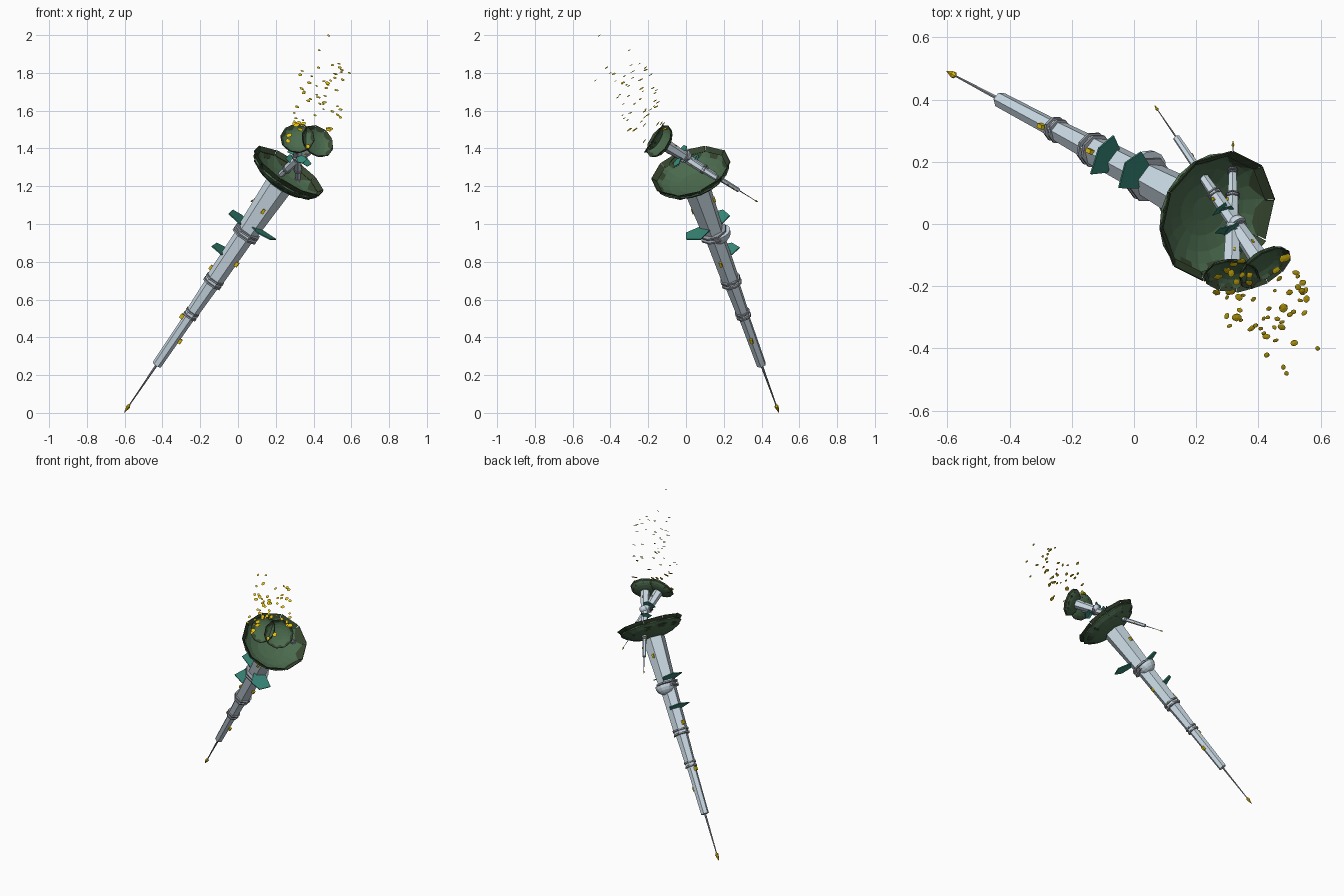
import bpy, bmesh, math, random
from mathutils import Vector, Matrix

if "Cube" in bpy.data.objects:
    bpy.data.objects.remove(bpy.data.objects["Cube"])

random.seed(4)


def mat(name, col):
    m = bpy.data.materials.new(name)
    m.diffuse_color = (*col, 1)
    m.use_nodes = True
    m.node_tree.nodes["Principled BSDF"].inputs["Base Color"].default_value = m.diffuse_color
    return m


HULL = mat("pale_steel", (0.6, 0.71, 0.79))
GREY = mat("ring_grey", (0.3, 0.33, 0.37))
GREEN = mat("leaf_green", (0.07, 0.145, 0.075))
DARK = mat("rim_green", (0.04, 0.065, 0.03))
TEAL = mat("teal", (0.04, 0.25, 0.19))
GOLD = mat("gold", (0.75, 0.52, 0.005))


def finish(name, bm, m, frame):
    bmesh.ops.recalc_face_normals(bm, faces=bm.faces)
    me = bpy.data.meshes.new(name)
    bm.to_mesh(me)
    bm.free()
    me.materials.append(m)
    ob = bpy.data.objects.new(name, me)
    bpy.context.collection.objects.link(ob)
    ob.matrix_world = frame
    return ob


def lathe(bm, prof, n, turn=0.0, cap=True):
    """Revolve (radius, height) points around local z with n flat sides."""
    rings = []
    for r, z in prof:
        rings.append([bm.verts.new((r * math.cos(turn + math.tau * i / n),
                                    r * math.sin(turn + math.tau * i / n), z)) for i in range(n)])
    for a, b in zip(rings, rings[1:]):
        for i in range(n):
            j = (i + 1) % n
            bm.faces.new((a[i], a[j], b[j], b[i]))
    if cap:
        bm.faces.new(rings[0])
        bm.faces.new(rings[-1])


def plate(bm, pts, thick):
    """Thin solid from a planar outline of 3D points."""
    n = (Vector(pts[1]) - Vector(pts[0])).cross(Vector(pts[2]) - Vector(pts[0])).normalized() * thick
    a = [bm.verts.new(p) for p in pts]
    b = [bm.verts.new(Vector(p) + n) for p in pts]
    bm.faces.new(a)
    bm.faces.new(b)
    for i in range(len(a)):
        j = (i + 1) % len(a)
        bm.faces.new((a[i], a[j], b[j], b[i]))


def frame_for(tip, head, scale):
    """Local z runs from tip to head; local x points up and to the left."""
    d = (Vector(head) - Vector(tip)).normalized()
    u = Vector((-0.7, 0.35, 0.6))
    u = (u - d * u.dot(d)).normalized()
    v = d.cross(u)
    base = Vector(head) - d * 1.61 * scale
    m = Matrix((u, v, d)).transposed().to_4x4()
    return Matrix.Translation(base) @ m @ Matrix.Scale(scale, 4)


def horn(prefix, frame, start=0.0):
    # needle with pointed gold end
    bm = bmesh.new()
    lathe(bm, [(0.003, start + 0.03), (0.007, start + 0.34)], 6)
    finish(prefix + "_needle", bm, GREY, frame)
    bm = bmesh.new()
    lathe(bm, [(0.001, start), (0.012, start + 0.042), (0.003, start + 0.056)], 6)
    finish(prefix + "_needle_point", bm, GOLD, frame)

    # telescoping hexagonal shaft
    bm = bmesh.new()
    for s0, r0, s1, r1 in [(0.32, 0.026, 0.68, 0.03), (0.65, 0.034, 0.9, 0.042),
                           (0.87, 0.048, 1.21, 0.054), (1.19, 0.058, 1.52, 0.074)]:
        s0 = max(s0, start + 0.3)
        if s0 < s1:
            lathe(bm, [(r0, s0), (r1, s1)], 6, 0.3)
    finish(prefix + "_shaft", bm, HULL, frame)

    # joint collars
    bm = bmesh.new()
    for s, r in [(0.66, 0.041), (0.88, 0.056), (1.2, 0.076)]:
        for k in (-0.014, 0.012):
            lathe(bm, [(r - 0.02, s + k - 0.007), (r, s + k - 0.005),
                       (r, s + k + 0.005), (r - 0.02, s + k + 0.007)], 8)
    finish(prefix + "_collars", bm, GREY, frame)

    # half-dome on the back of the big joint
    bm = bmesh.new()
    lathe(bm, [(0.065 * math.cos(a), -0.065 * math.sin(a)) for a in
               [0, 0.3, 0.6, 0.9, 1.2, 1.5]], 14)
    bmesh.ops.translate(bm, vec=(0.01, -0.025, 1.2), verts=bm.verts)
    finish(prefix + "_dome", bm, HULL, frame)

    # teal leaf plates standing out from the shaft
    bm = bmesh.new()
    for s, ang, r0, r1, w in [(1.225, 0, 0.04, 0.145, 0.068), (1.26, 160, 0.045, 0.175, 0.064),
                              (1.03, 0, 0.03, 0.115, 0.072)]:
        rot = Matrix.Rotation(math.radians(ang), 4, 'Z')
        out = [(r0, -w * .6), (r0 + (r1 - r0) * .6, -w), (r1, -w * .2),
               (r0 + (r1 - r0) * .75, w), (r0, w * .6)]
        plate(bm, [rot @ Vector((x, y, s + 0.15 * (x - r0))) for x, y in out], 0.006)
    finish(prefix + "_leaves", bm, TEAL, frame)

    # small gold lugs
    bm = bmesh.new()
    for s, ang, r in [(0.5, 200, 0.03), (0.62, 20, 0.034), (0.93, 10, 0.05),
                      (1.03, 190, 0.05), (1.37, 120, 0.06), (1.4, 300, 0.06)]:
        if s > start + 0.3:
            m = (Matrix.Rotation(math.radians(ang), 4, 'Z') @ Matrix.Translation((r, 0, s))
                 @ Matrix.Diagonal((0.02, 0.014, 0.026, 1)))
            bmesh.ops.create_cube(bm, size=1, matrix=m)
    finish(prefix + "_lugs", bm, GOLD, frame)

    # faceted bowl
    bm = bmesh.new()
    inner = [(0.04, 1.533), (0.09, 1.538), (0.14, 1.553), (0.175, 1.573), (0.2, 1.595)]
    outer = [(r + 0.003, z - 0.008) for r, z in inner]
    lathe(bm, outer + inner[::-1], 20)
    finish(prefix + "_bowl", bm, GREEN, frame)

    # overlapping slats around the rim, leaving slits
    bm = bmesh.new()
    for r0, z0, r1, z1 in [(0.16, 1.553, 0.19, 1.572), (0.182, 1.57, 0.207, 1.595),
                           (0.196, 1.593, 0.219, 1.617)]:
        for i in range(10):
            a, b = math.tau * (i + 0.02) / 10, math.tau * (i + 0.98) / 10
            tilt = random.uniform(-0.005, 0.005)
            q = [(r0 * math.cos(a), r0 * math.sin(a), z0), (r1 * math.cos(a), r1 * math.sin(a), z1 + tilt),
                 (r1 * math.cos(b), r1 * math.sin(b), z1 + tilt), (r0 * math.cos(b), r0 * math.sin(b), z0)]
            plate(bm, q, 0.004)
    finish(prefix + "_rim_slats", bm, DARK, frame)


# large horn and the two small ones growing from its bowl
horn("main_horn", frame_for((-0.6, 0.49, 0.005), (0.265, 0.028, 1.276), 1.0))
horn("left_horn", frame_for((0.318, 0.26, 1.18), (0.315, -0.168, 1.453), 0.42), 0.38)
horn("right_horn", frame_for((0.06, 0.39, 1.11), (0.42, -0.14, 1.438), 0.44))


def flake(bm, p, size, normal):
    q = normal.to_track_quat('Z', 'Y').to_matrix().to_4x4()
    m = (Matrix.Translation(p) @ q @ Matrix.Rotation(random.random() * 6, 4, 'Z')
         @ Matrix.Diagonal((size * random.uniform(.9, 1.3), size * .9, size * 0.16, 1)))
    bmesh.ops.create_icosphere(bm, subdivisions=1, radius=1, matrix=m)


# gold flakes drifting up out of the small bowls
bm = bmesh.new()
n0 = Vector((0.2, -0.55, 0.85))
for i in range(42):
    t = (i + random.random()) / 42
    p = Vector((random.uniform(0.26 + 0.08 * t, 0.54 + 0.06 * t),
                -0.19 - 0.12 * t + random.uniform(-0.14, 0.11), 1.54 + 0.31 * t))
    n = n0 + Vector([random.uniform(-.15, .15) for _ in range(3)])
    flake(bm, p, random.uniform(0.008, 0.014), n.normalized())
for p in [(0.48, -0.46, 1.997), (0.59, -0.4, 1.8), (0.49, -0.48, 1.76), (0.43, -0.3, 1.92)]:
    flake(bm, Vector(p), 0.009, n0.normalized())
for p in [(0.485, -0.11, 1.505), (0.33, -0.3, 1.5), (0.48, -0.27, 1.5)]:
    flake(bm, Vector(p), 0.018, n0.normalized())
finish("drifting_flakes", bm, GOLD, Matrix())

# gold beads on the small bowls
bm = bmesh.new()
for p in [(0.27, -0.17, 1.47), (0.265, -0.22, 1.44), (0.37, -0.19, 1.41), (0.32, -0.13, 1.535),
          (0.30, -0.15, 1.53), (0.345, -0.12, 1.53), (0.31, -0.22, 1.525)]:
    flake(bm, Vector(p), 0.015, Vector((0, -0.8, 0.6)))
finish("bowl_beads", bm, GOLD, Matrix())
